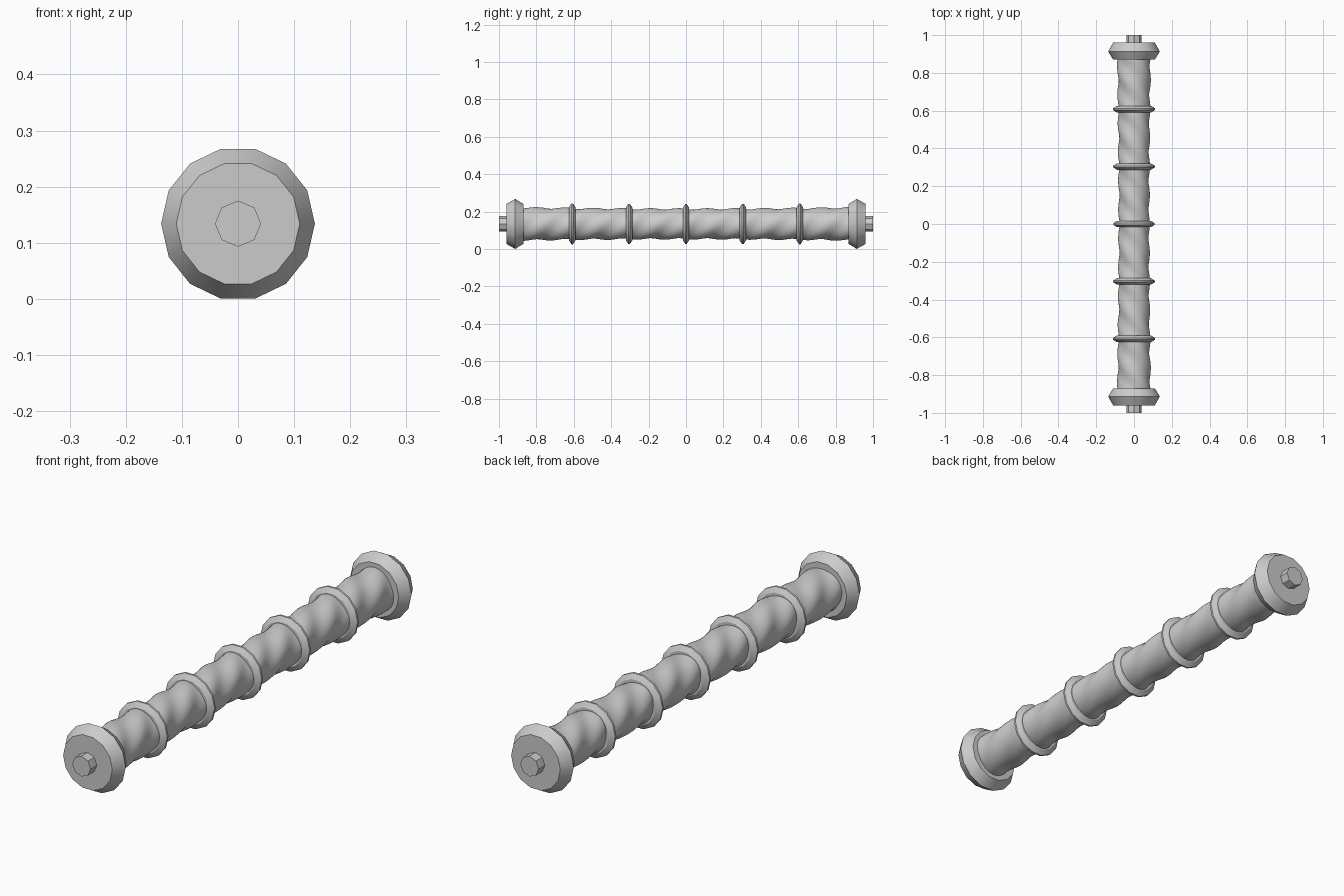
import bpy, bmesh
from math import sin, cos, pi

cube = bpy.data.objects.get("Cube")
if cube:
    bpy.data.objects.remove(cube)

AXIS_Z = 0.134

grey = bpy.data.materials.new("light grey")
grey.use_nodes = True
colour = (0.6, 0.6, 0.6, 1)
grey.diffuse_color = colour
grey.node_tree.nodes["Principled BSDF"].inputs["Base Color"].default_value = colour


def lathe(name, stations, sides, radius_at, angle):
    """Loft closed rings along y; radius_at(station, angle) shapes each ring."""
    bm = bmesh.new()
    rings = []
    for st in stations:
        ring = []
        for i in range(sides):
            a = 2 * pi * i / sides
            r = radius_at(st, a)
            ring.append(bm.verts.new((r * cos(a), st[0], AXIS_Z + r * sin(a))))
        rings.append(ring)
    for low, high in zip(rings, rings[1:]):
        for i in range(sides):
            j = (i + 1) % sides
            bm.faces.new((low[i], low[j], high[j], high[i]))
    bm.faces.new(rings[0])
    bm.faces.new(rings[-1])
    bmesh.ops.recalc_face_normals(bm, faces=bm.faces)
    mesh = bpy.data.meshes.new(name)
    bm.to_mesh(mesh)
    bm.free()
    mesh.materials.append(grey)
    obj = bpy.data.objects.new(name, mesh)
    bpy.context.collection.objects.link(obj)
    bpy.ops.object.select_all(action="DESELECT")
    obj.select_set(True)
    bpy.context.view_layer.objects.active = obj
    bpy.ops.object.shade_smooth_by_angle(angle=angle)
    return obj


def plain(st, a):
    return st[1]


def twisted(st, a):
    # Three shallow lobes winding round a shaft that swells towards its ends
    y = st[0]
    return 0.08 + 0.009 * y * y + 0.004 * cos(3 * a - 2 * pi * y / 0.152)


# Twisted shaft
steps = 120
lathe("twisted_shaft", [(-0.9 + 1.8 * k / steps,) for k in range(steps + 1)],
      42, twisted, 1.0)

# Bevelled collars along the shaft
for n in range(-2, 3):
    y = n * 0.304
    peak = 0.109 + 0.0015 * abs(n)
    lathe(f"collar_{n + 3}",
          [(y - 0.017, peak - 0.02), (y - 0.004, peak),
           (y + 0.004, peak), (y + 0.017, peak - 0.02)], 14, plain, 0.5)

# End caps and their pegs
for side, label in ((-1, "front"), (1, "back")):
    lathe(f"{label}_cap",
          [(side * 0.96, 0.11), (side * 0.913, 0.137), (side * 0.87, 0.11)],
          14, plain, 0.5)
    lathe(f"{label}_peg", [(side * 0.95, 0.041), (side, 0.041)], 8, plain, 0.5)
